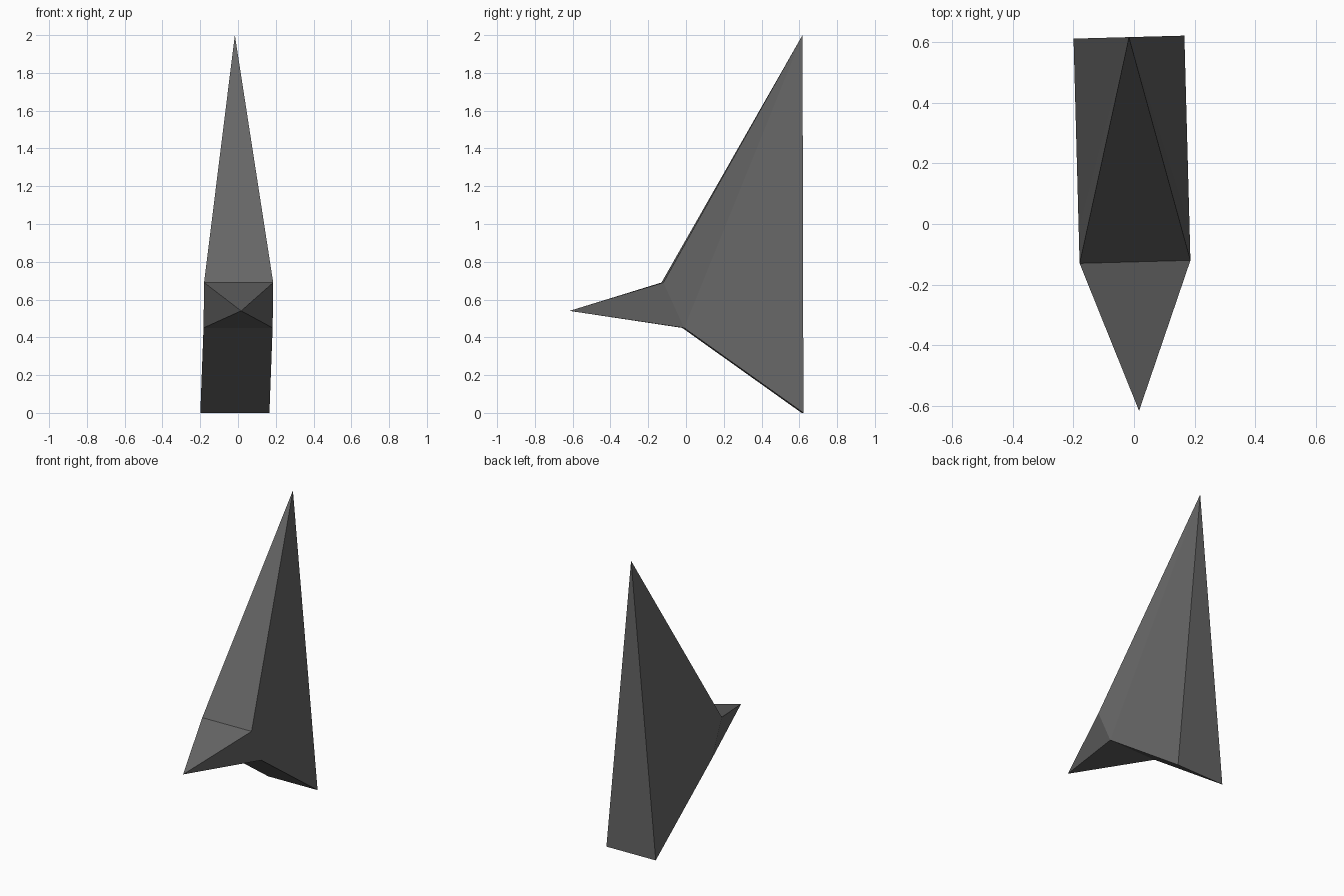
import bpy
import bmesh
from mathutils import Matrix

cube = bpy.data.objects.get("Cube")
if cube:
    bpy.data.objects.remove(cube, do_unlink=True)

grey = bpy.data.materials.new("dark_grey")
grey.use_nodes = True
colour = (0.133, 0.133, 0.133, 1)
grey.diffuse_color = colour
grey.node_tree.nodes["Principled BSDF"].inputs["Base Color"].default_value = colour

HALF_WIDTH = 0.183
bm = bmesh.new()


def pair(y, z):
    """Right and left corners at one point of the side profile."""
    return [bm.verts.new((side * HALF_WIDTH, y, z)) for side in (-1, 1)]


# Points of the side profile
nose = bm.verts.new((0, -0.617, 0.54))
apex = bm.verts.new((0, 0.617, 2.0))
brow = pair(-0.125, 0.69)
chin = pair(-0.015, 0.45)
heel = pair(0.617, 0.0)

# Faces across the middle: beak top and bottom, front slope, back, underside
for edge, tip in ((brow, nose), (chin, nose), (brow, apex), (heel, apex)):
    bm.faces.new((*edge, tip))
bm.faces.new((chin[0], chin[1], heel[1], heel[0]))

# Matching faces on each side
for b, c, h in zip(brow, chin, heel):
    bm.faces.new((nose, b, c))
    bm.faces.new((b, apex, c))
    bm.faces.new((c, apex, h))

bmesh.ops.recalc_face_normals(bm, faces=bm.faces)
# The whole body is turned slightly about the vertical
bm.transform(Matrix.Rotation(0.027, 4, "Z"))

mesh = bpy.data.meshes.new("pointed_body")
bm.to_mesh(mesh)
bm.free()
mesh.materials.append(grey)
body = bpy.data.objects.new("pointed_body", mesh)
bpy.context.collection.objects.link(body)
